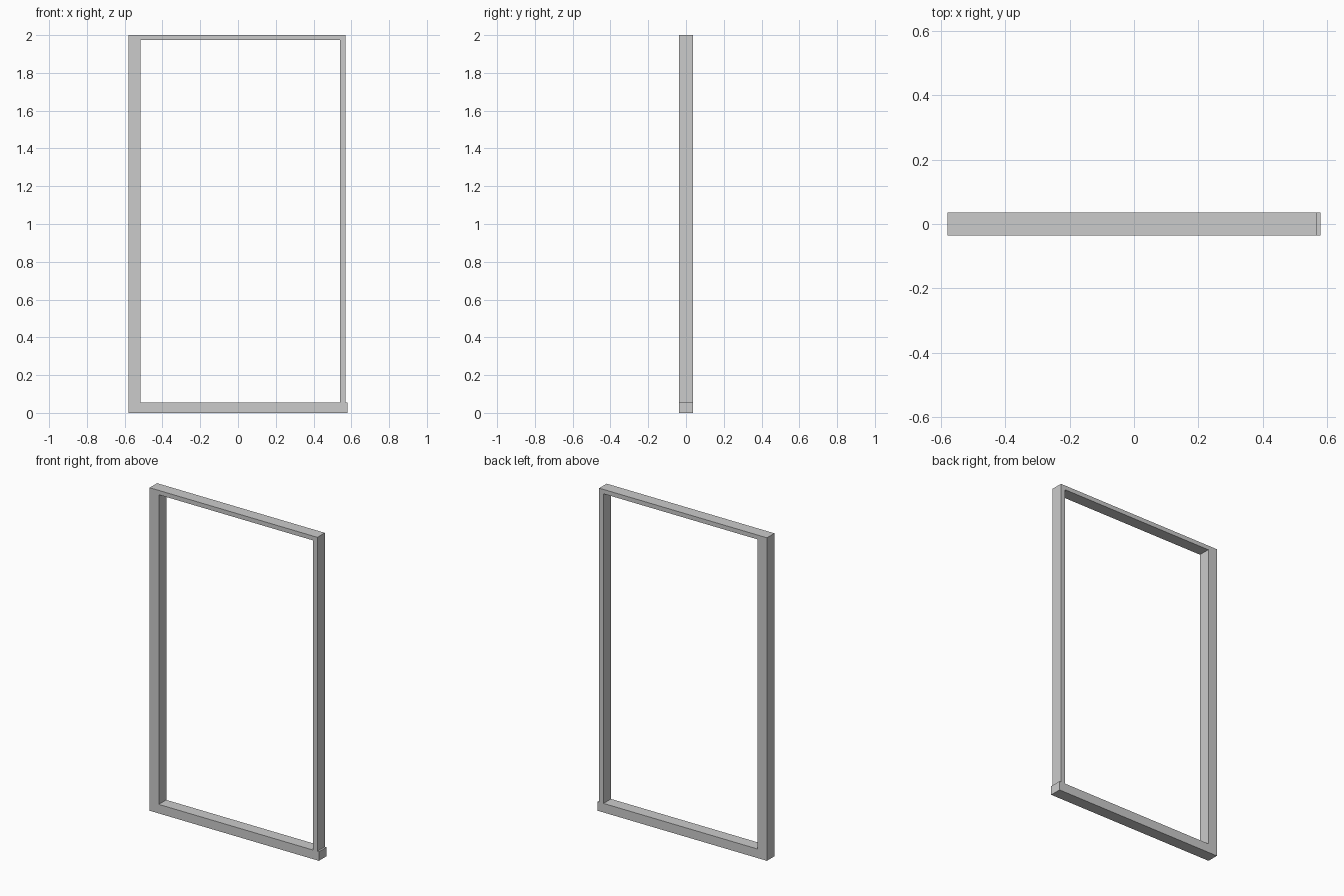
import bpy
from math import radians

if "Cube" in bpy.data.objects:
    bpy.data.objects.remove(bpy.data.objects["Cube"])

HALF_DEPTH = 0.0365

# Outer outline, with the sill jutting slightly past the right jamb
outer = [(-0.58, 0), (0.58, 0), (0.58, 0.056), (0.569, 0.056), (0.569, 2), (-0.58, 2)]
# Opening: wide left jamb, thin right jamb and head
opening = [(-0.517, 0.056), (0.539, 0.056), (0.539, 1.973), (-0.517, 1.973)]

# Filled profile with a hole, extruded through the frame depth
profile = bpy.data.curves.new("door_frame", "CURVE")
profile.dimensions = "2D"
profile.fill_mode = "BOTH"
profile.extrude = HALF_DEPTH
for loop in (outer, opening):
    spline = profile.splines.new("POLY")
    spline.points.add(len(loop) - 1)
    for point, (x, z) in zip(spline.points, loop):
        point.co = (x, z, 0, 1)
    spline.use_cyclic_u = True

# Stand the frame upright and turn it into a flat-shaded mesh
frame = bpy.data.objects.new("door_frame", profile)
bpy.context.collection.objects.link(frame)
frame.rotation_euler.x = radians(90)
bpy.context.view_layer.objects.active = frame
frame.select_set(True)
bpy.ops.object.convert(target="MESH")
bpy.ops.object.shade_flat()
